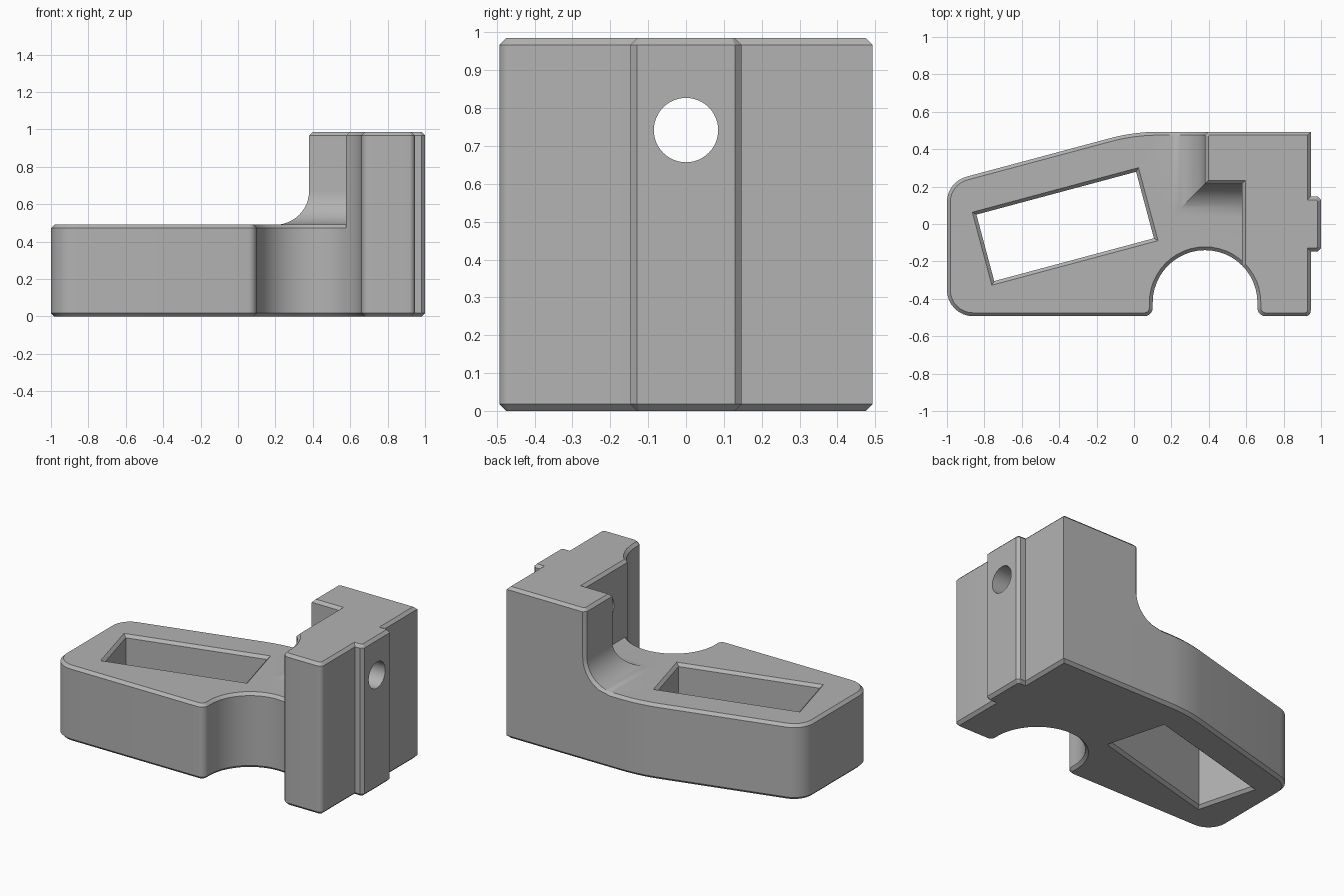
import bpy, bmesh
from math import radians, sin, cos, sqrt, tan, acos
from mathutils import Vector, Matrix

if "Cube" in bpy.data.objects:
    bpy.data.objects.remove(bpy.data.objects["Cube"])

C = 0.018                      # chamfer width
SLAB_Z, TOP_Z, HALF = 0.49, 0.985, 0.493
FIL = 0.18                     # radius of the concave blend

grey = bpy.data.materials.new("light_grey")
grey.use_nodes = True
grey.diffuse_color = (0.45, 0.45, 0.45, 1)
grey.node_tree.nodes["Principled BSDF"].inputs["Base Color"].default_value = (0.45, 0.45, 0.45, 1)


def rounded(corners, steps=8):
    """Polygon points from (x, y, radius) corners."""
    out = []
    n = len(corners)
    for i, (x, y, r) in enumerate(corners):
        p = Vector((x, y))
        if not r:
            out.append(p)
            continue
        a = (Vector(corners[i - 1][:2]) - p).normalized()
        b = (Vector(corners[(i + 1) % n][:2]) - p).normalized()
        half = acos(a.dot(b)) / 2
        centre = p + (a + b).normalized() * r / sin(half)
        start, end = p + a * r / tan(half) - centre, p + b * r / tan(half) - centre
        sweep = start.angle_signed(end)
        for k in range(steps + 1):
            out.append(centre + Matrix.Rotation(-sweep * k / steps, 2) @ start)
    return out


def inset(pts, d):
    """Mitred inward offset of a counter-clockwise polygon."""
    out = []
    for i, p in enumerate(pts):
        u = (p - pts[i - 1]).normalized()
        v = (pts[(i + 1) % len(pts)] - p).normalized()
        m, n = Vector((-u.y, u.x)), Vector((-v.y, v.x))
        out.append(p + (m + n) * d / (1 + m.dot(n)))
    return out


def loft(name, rings):
    """Solid from stacked (z, points) rings."""
    bm = bmesh.new()
    loops = [[bm.verts.new((p.x, p.y, z)) for p in pts] for z, pts in rings]
    bm.faces.new(loops[0][::-1])
    bm.faces.new(loops[-1])
    n = len(loops[0])
    for a, b in zip(loops, loops[1:]):
        for i in range(n):
            j = (i + 1) % n
            bm.faces.new((a[i], a[j], b[j], b[i]))
    bmesh.ops.recalc_face_normals(bm, faces=bm.faces)
    mesh = bpy.data.meshes.new(name)
    bm.to_mesh(mesh)
    bm.free()
    obj = bpy.data.objects.new(name, mesh)
    bpy.context.collection.objects.link(obj)
    mesh.materials.append(grey)
    return obj


def combine(target, other, operation):
    mod = target.modifiers.new(operation.lower(), 'BOOLEAN')
    mod.operation, mod.solver, mod.object = operation, 'EXACT', other
    bpy.context.view_layer.objects.active = target
    bpy.ops.object.modifier_apply(modifier=mod.name)
    bpy.data.objects.remove(other)


def scallop(first, last):
    """Points of the round front notch, from one angle to another."""
    return [(0.38 + 0.28 * cos(radians(a / 2)), -0.42 + 0.28 * sin(radians(a / 2)), 0)
            for a in range(first * 2, last * 2 - 1, -15)]


# Low slab with a slanted back and a round notch in front
slab = rounded([(-1, -HALF, 0.14), (0.1, -HALF, 0.045)] + scallop(180, 15)
               + [(0.8, -0.1, 0), (0.8, 0.4, 0), (0.5, HALF, 0),
                  (0, HALF, 1.0), (-1, 0.225, 0.14)])
body = loft("bracket_body", [(0, inset(slab, C)), (C, slab),
                             (SLAB_Z - C, slab), (SLAB_Z, inset(slab, C))])


# Upright block whose inner faces flare into the slab
def tower_outline(z):
    cx, drop = 0.38 - FIL, max(SLAB_Z + FIL - z, 0)
    reach = sqrt(max(FIL ** 2 - drop ** 2, 0))
    xs, ys = cx + reach, 0.215 - FIL + reach
    xb = cx + sqrt(max((FIL + C) ** 2 - drop ** 2, 0))
    tab = 0.147
    return rounded(scallop(45, 0) + [
        (0.66, -HALF, 0.045), (0.945, -HALF, 0.03), (0.945, -tab, 0),
        (1 - C, -tab, 0), (1, C - tab, 0), (1, tab - C, 0), (1 - C, tab, 0),
        (0.945, tab, 0), (0.945, HALF, 0), (xb, HALF, 0),
        (xs, HALF - C, 0), (xs, ys, 0), (0.578, ys, 0)])


heights = [C, SLAB_Z - C] + [SLAB_Z + FIL * (1 - cos(radians(7.5 * k))) for k in range(13)]
heights.append(TOP_Z - C)
rings = [(z, tower_outline(z)) for z in heights]
rings = [(0, inset(rings[0][1], C))] + rings + [(TOP_Z, inset(rings[-1][1], C))]
combine(body, loft("upright_block", rings), 'UNION')

# Slanted rectangular window with chamfered rims
turn = Matrix.Rotation(radians(15), 2)
window = [Vector((-0.368, -0.013)) + turn @ Vector((x * 0.442, y * 0.184))
          for x, y in ((-1, -1), (1, -1), (1, 1), (-1, 1))]
wide = inset(window, -C)
combine(body, loft("window_cutter", [(-0.1, wide), (0, wide), (C, window),
                                     (SLAB_Z - C, window), (SLAB_Z, wide), (0.6, wide)]),
        'DIFFERENCE')

# Round cross hole through the upright
bpy.ops.mesh.primitive_cylinder_add(vertices=48, radius=0.085, depth=0.7,
                                    location=(0.8, 0, 0.742), rotation=(0, radians(90), 0))
hole = bpy.context.object
hole.data.materials.append(grey)
combine(body, hole, 'DIFFERENCE')

bpy.ops.object.select_all(action='DESELECT')
body.select_set(True)
bpy.context.view_layer.objects.active = body
bpy.ops.object.shade_smooth_by_angle(angle=radians(25))
